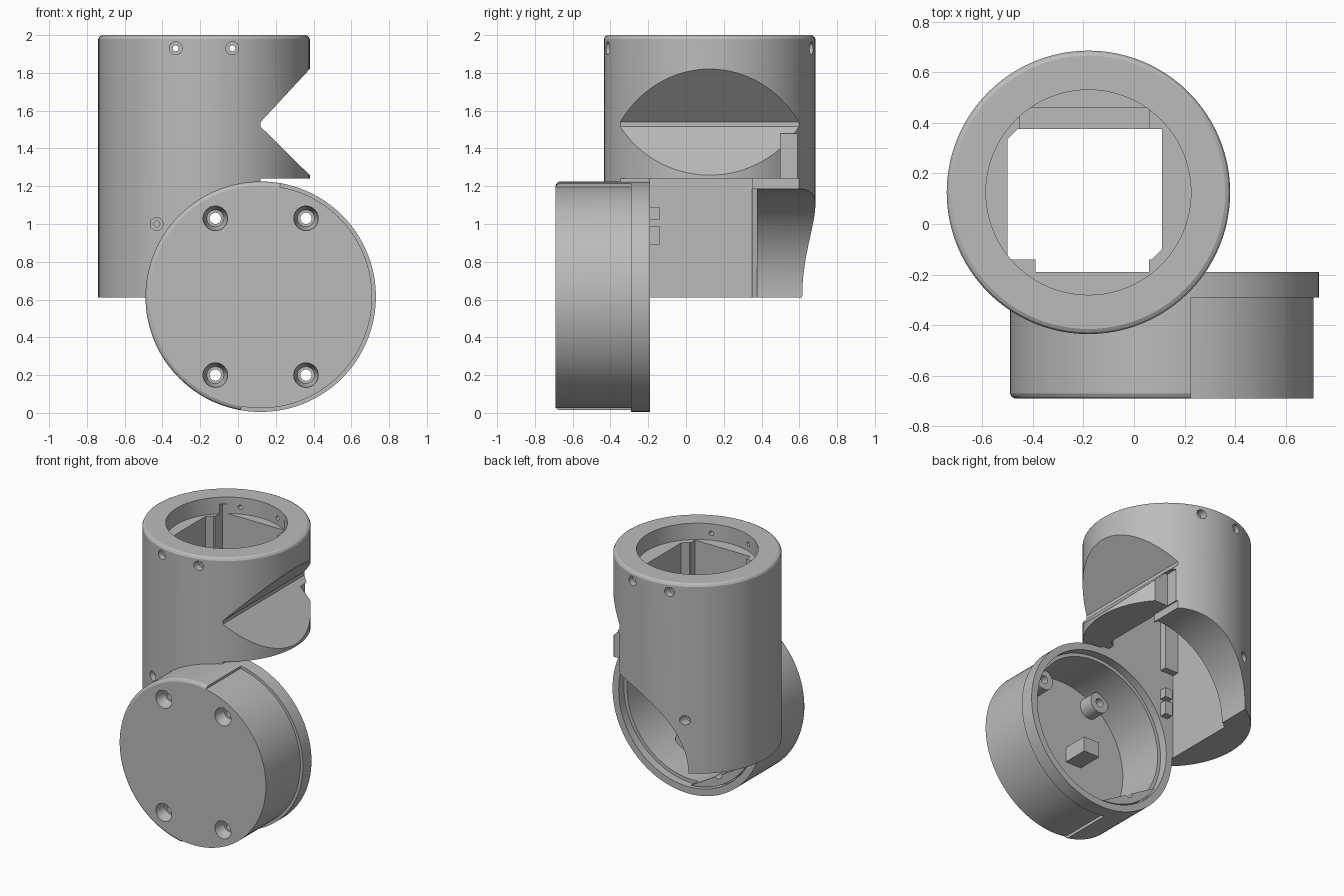
import bpy
import bmesh
from math import cos, sin, radians, pi

cube = bpy.data.objects.get("Cube")
if cube:
    bpy.data.objects.remove(cube, do_unlink=True)

grey = bpy.data.materials.new("plain grey")
grey.use_nodes = True
colour = (0.5, 0.5, 0.5, 1)
grey.diffuse_color = colour
grey.node_tree.nodes["Principled BSDF"].inputs["Base Color"].default_value = colour

POST = (-0.18, 0.125)    # x, y of the upright axis
DRUM = (0.12, 0.615)     # x, z of the drum axis


def loft(name, rings):
    """Join equal rings of points into a closed solid."""
    bm = bmesh.new()
    loops = [[bm.verts.new(p) for p in ring] for ring in rings]
    for a, b in zip(loops, loops[1:]):
        for i in range(len(a)):
            j = (i + 1) % len(a)
            bm.faces.new((a[i], a[j], b[j], b[i]))
    bm.faces.new(loops[0])
    bm.faces.new(loops[-1])
    bmesh.ops.recalc_face_normals(bm, faces=bm.faces)
    mesh = bpy.data.meshes.new(name)
    bm.to_mesh(mesh)
    bm.free()
    mesh.materials.append(grey)
    obj = bpy.data.objects.new(name, mesh)
    bpy.context.collection.objects.link(obj)
    return obj


def place(axis, u, v, t):
    return (u, v, t) if axis == "Z" else (u, t, v)


def lathe(name, axis, centre, profile, sides=96):
    """Turn (radius, position) pairs round an axis."""
    turns = [2 * pi * i / sides for i in range(sides)]
    return loft(name, [[place(axis, centre[0] + r * cos(a), centre[1] + r * sin(a), t)
                        for a in turns] for r, t in profile])


def prism(name, outline, lo, hi, axis="Y"):
    return loft(name, [[place(axis, u, v, t) for u, v in outline] for t in (lo, hi)])


def box(name, x0, x1, y0, y1, z0, z1):
    return prism(name, [(x0, y0), (x1, y0), (x1, y1), (x0, y1)], z0, z1, "Z")


def combine(target, others, operation="DIFFERENCE"):
    bpy.context.view_layer.objects.active = target
    for other in others:
        mod = target.modifiers.new("combine", "BOOLEAN")
        mod.operation, mod.solver, mod.object = operation, "EXACT", other
        bpy.ops.object.modifier_apply(modifier=mod.name)
        bpy.data.objects.remove(other, do_unlink=True)


def arc(radius, start, end, steps=48):
    angles = [radians(start + (end - start) * i / steps) for i in range(steps + 1)]
    return [(DRUM[0] + radius * cos(a), DRUM[1] + radius * sin(a)) for a in angles]


# Upright tube housing with softened top edge
housing = lathe("upright_housing", "Z", POST,
                [(0.56, 0.61), (0.56, 1.98), (0.553, 1.993), (0.54, 2.0)])
combine(housing, [
    # Round mouth, then square channel with shallow side recesses
    lathe("mouth", "Z", POST, [(0.405, 1.88), (0.405, 2.1)]),
    prism("channel", [(-0.46, -0.14), (0.07, -0.14), (0.11, -0.1), (0.11, 0.375),
                      (-0.46, 0.375), (-0.5, 0.335), (-0.5, -0.14)], 0.5, 1.95, "Z"),
    box("front_recess", -0.39, 0.06, -0.19, 0.0, 0.5, 1.95),
    box("back_recess", -0.45, 0.06, 0.2, 0.46, 1.3, 1.95),
    # Side notch, lower clearance and arch around the drum axis
    prism("notch", [(0.12, 1.515), (0.12, 1.54), (0.5, 1.95), (0.5, 1.14)], -1, 1),
    box("clearance", 0.12, 1, -1, 1, 0.4, 1.24),
    box("lip_relief", 0.13, 1, 0.5, 1, 1.2, 1.48),
    lathe("arch", "Y", DRUM, [(0.57, -1), (0.57, 1)]),
    box("lower_opening", -0.5, 0.13, -0.19, 0.35, 0.5, 1.24),
])

# Counterbored screw holes through the tube, front and back
for x, z, depth in ((-0.33, 1.93, 0.49), (-0.03, 1.93, 0.49), (-0.43, 1.0, 0.44)):
    combine(housing, [lathe("screw", "Y", (x, z), [(0.016, -1), (0.016, 1)], 16)])
    for side in (-1, 1):
        inner = POST[1] + side * depth
        combine(housing, [lathe("head", "Y", (x, z), [(0.034, inner), (0.034, side)], 24)])

# Hollow drum, closed at the front and open at the back
drum = lathe("joint_drum", "Y", DRUM,
             [(0.59, -0.69), (0.603, -0.683), (0.61, -0.67), (0.61, -0.19)], 128)
combine(drum, [
    lathe("hollow", "Y", DRUM, [(0.535, -0.61), (0.535, 0)]),
    lathe("back_seat", "Y", DRUM, [(0.56, -0.25), (0.56, 0)]),
    # Slimmer half of the drum, leaving a flange at the back
    prism("slim_half", arc(0.59, 80, -100) + arc(0.75, -100, 80), -0.9, -0.29),
])

# Flat filler inside the lower rim, screw bosses and inner block
combine(drum, [prism("rim_filler", arc(0.55, -148, -92), -0.63, -0.2)], "UNION")
screws = [(x, z) for x in (-0.12, 0.36) for z in (0.2, 1.03)]
combine(drum, [lathe("boss", "Y", p, [(0.075, -0.65), (0.075, -0.5)], 32)
               for p in screws], "UNION")
combine(drum, [box("inner_block", -0.05, 0.08, -0.65, -0.42, 0.55, 0.66)], "UNION")
for p in screws:
    combine(drum, [lathe("screw_hole", "Y", p,
                         [(0.065, -0.8), (0.065, -0.67), (0.045, -0.61),
                          (0.03, -0.61), (0.03, 0)], 32)])

# Small catch standing behind the drum
catch = box("catch_block", -0.45, -0.39, -0.3, -0.14, 0.89, 1.09)
combine(catch, [box("catch_step", -1, 1, -0.2, 0, 0.99, 1.02)])

for part in (housing, drum, catch):
    bpy.ops.object.select_all(action="DESELECT")
    part.select_set(True)
    bpy.context.view_layer.objects.active = part
    bpy.ops.object.shade_smooth_by_angle(angle=radians(25))
